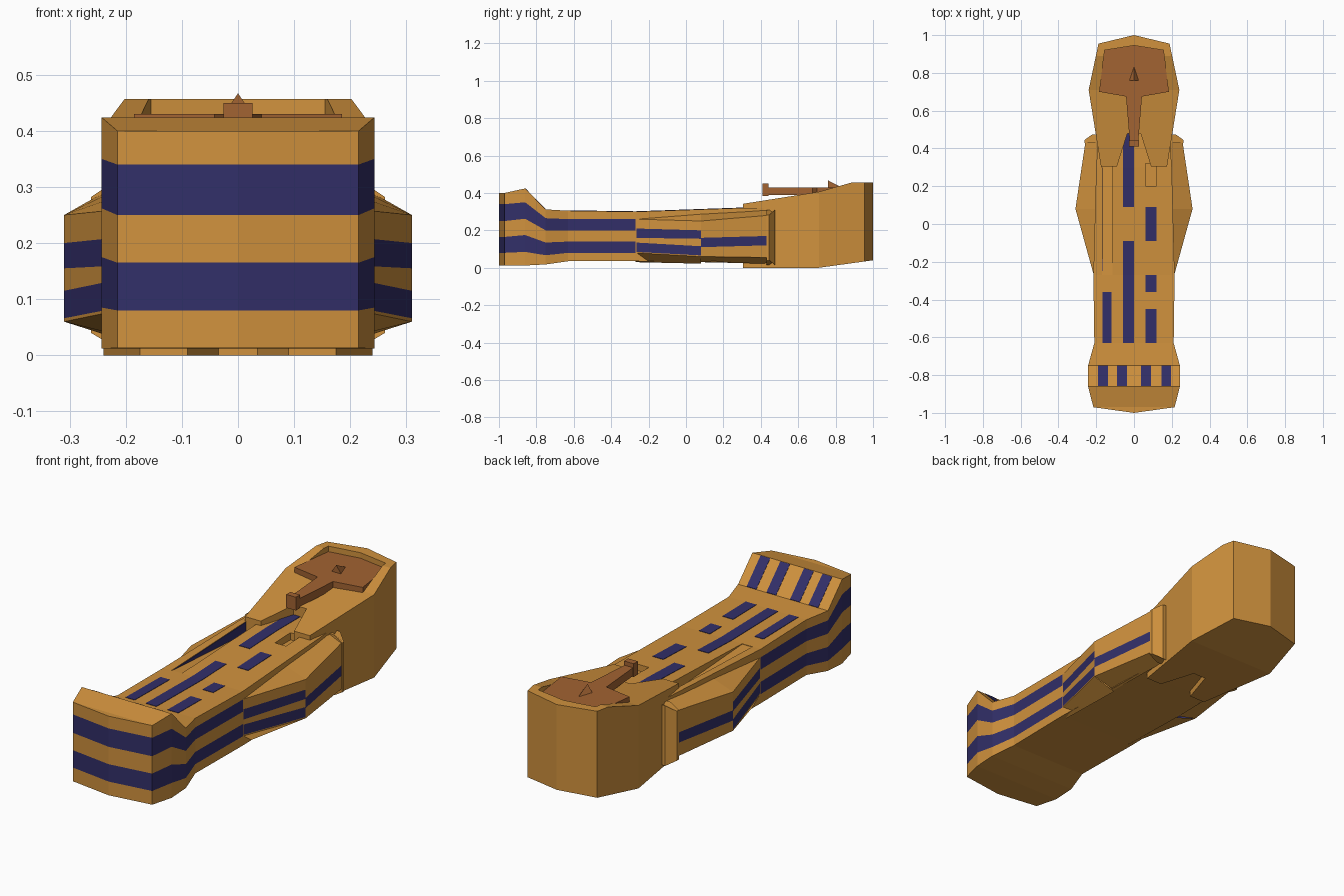
import bpy, bmesh
from mathutils import Vector

cube = bpy.data.objects.get("Cube")
if cube:
    bpy.data.objects.remove(cube, do_unlink=True)


def material(name, rgb):
    m = bpy.data.materials.new(name)
    m.use_nodes = True
    m.diffuse_color = (*rgb, 1)
    m.node_tree.nodes["Principled BSDF"].inputs["Base Color"].default_value = (*rgb, 1)
    return m


GOLD = material("golden_orange", (0.63, 0.285, 0.047))
BLUE = material("navy_blue", (0.032, 0.028, 0.14))
BROWN = material("face_brown", (0.36, 0.125, 0.032))


def finish(name, bm, *mats):
    bmesh.ops.remove_doubles(bm, verts=bm.verts, dist=0.0002)
    bmesh.ops.recalc_face_normals(bm, faces=bm.faces)
    mesh = bpy.data.meshes.new(name)
    bm.to_mesh(mesh)
    bm.free()
    for m in mats:
        mesh.materials.append(m)
    ob = bpy.data.objects.new(name, mesh)
    bpy.context.collection.objects.link(ob)
    return ob


def face(bm, points, mat=0):
    unique = list(dict.fromkeys(points))
    if len(unique) > 2:
        bm.faces.new([bm.verts.new(p) for p in unique]).material_index = mat


def prism(bm, outline, low, high):
    """Vertical prism; low and high give z from (x, y)."""
    bot = [(x, y, low(x, y)) for x, y in outline]
    top = [(x, y, high(x, y)) for x, y in outline]
    face(bm, bot)
    face(bm, top)
    for i in range(len(outline)):
        j = (i + 1) % len(outline)
        face(bm, (bot[i], bot[j], top[j], top[i]))
    bmesh.ops.remove_doubles(bm, verts=bm.verts, dist=0.0002)


def solid(name, outline, low, high, mat):
    bm = bmesh.new()
    prism(bm, outline, lambda x, y: low, lambda x, y: high)
    return finish(name, bm, mat)


def mirrored(half):
    return half + [(-x, y) for x, y in reversed(half) if x > 0]


def rect(x0, x1, y0, y1):
    return [(x0, y0), (x1, y0), (x1, y1), (x0, y1)]


def ramp(knots, y):
    for (ya, za), (yb, zb) in zip(knots, knots[1:]):
        if y <= yb:
            return za + (zb - za) * max(0, y - ya) / (yb - ya)
    return knots[-1][1]


def cut(ob, cutter):
    cutter.hide_render = True
    mod = ob.modifiers.new("cut", "BOOLEAN")
    mod.operation = "DIFFERENCE"
    mod.solver = "EXACT"
    mod.object = cutter
    bpy.context.view_layer.objects.active = ob
    bpy.ops.object.modifier_apply(modifier=mod.name)
    bpy.data.objects.remove(cutter, do_unlink=True)


# Body: columns around the side, each split in bands with two blue stripes
FRONT = (0.013, 0.08, 0.165, 0.25, 0.34, 0.40)
TAIL = (0.03, 0.08, 0.14, 0.2, 0.26, 0.32)
columns = [
    (0, -1.0, FRONT),
    (0.215, -0.97, FRONT),
    (0.243, -0.86, (0.012, 0.085, 0.175, 0.262, 0.35, 0.424)),
    (0.243, -0.75, (0.018, 0.067, 0.135, 0.2, 0.265, 0.312)),
    (0.21, -0.63, (0.035, 0.08, 0.14, 0.2, 0.26, 0.305)),
    (0.215, -0.27, (0.035, 0.08, 0.14, 0.2, 0.26, 0.30)),
    (0.2, 0.3, TAIL),
    (0.18, 0.6, TAIL),
    (0, 0.6, TAIL),
]
top_line = [(y, z[-1]) for x, y, z in columns[2:8]]
bm = bmesh.new()
for s in (1, -1):
    for (xa, ya, za), (xb, yb, zb) in zip(columns, columns[1:]):
        for k in range(5):
            blue = k in (1, 3) and yb < 0
            face(bm, ((s * xa, ya, za[k]), (s * xb, yb, zb[k]),
                      (s * xb, yb, zb[k + 1]), (s * xa, ya, za[k + 1])), int(blue))
        for k in (0, -1):
            face(bm, ((s * xa, ya, za[k]), (s * xb, yb, zb[k]),
                      (0.0, yb, zb[k]), (0.0, ya, za[k])))
body = finish("body", bm, GOLD, BLUE)

# Sloping slot and small notch sunk in the top
bm = bmesh.new()
prism(bm, rect(-0.17, -0.115, -0.27, 0.31),
      lambda x, y: 0.298 - 0.06 * (y + 0.27), lambda x, y: 0.5)
cut(body, finish("slot_cutter", bm, GOLD))
cut(body, solid("notch_cutter", rect(0.06, 0.12, 0.2, 0.32), 0.285, 0.5, GOLD))
bm = bmesh.new()
prism(bm, rect(-0.171, -0.168, -0.25, 0.3),
      lambda x, y: 0.296 - 0.06 * (y + 0.27), lambda x, y: ramp(top_line, y) - 0.002)
finish("slot_wall", bm, BLUE)


# Painted marks lying on the top surface
def mark(name, x0, x1, y0, y1):
    bm = bmesh.new()
    ys = [y0] + [y for y, z in top_line if y0 < y < y1] + [y1]
    for a, b in zip(ys, ys[1:]):
        prism(bm, rect(x0, x1, a, b), lambda x, y: ramp(top_line, y) - 0.003,
              lambda x, y: ramp(top_line, y) + 0.002)
    finish(name, bm, BLUE)


for x in (-0.19, -0.09, 0.038, 0.145):
    mark("foot_stripe", x, x + 0.052, -0.858, -0.75)
mark("centre_mark_front", -0.058, 0, -0.63, -0.09)
mark("centre_mark_back", -0.058, 0, 0.09, 0.5)
mark("right_mark", -0.167, -0.118, -0.63, -0.36)
for a, b in ((-0.63, -0.45), (-0.36, -0.27), (-0.09, 0.09)):
    mark("left_mark", 0.06, 0.118, a, b)

# Bulging arms: two lofted segments each, the front with two bands, the back with one
segments = [
    ((0.213, -0.27, (0.08, 0.085, 0.135, 0.16, 0.21, 0.26)),
     (0.31, 0.08, (0.06, 0.066, 0.115, 0.155, 0.2, 0.25)), 0.3, 0.292),
    ((0.31, 0.08, (0.06, 0.11, 0.16, 0.25)),
     (0.257, 0.435, (0.055, 0.12, 0.17, 0.28)), 0.292, 0.308),
]
for s, side in ((1, "left"), (-1, "right")):
    bm = bmesh.new()
    for (xa, ya, za), (xb, yb, zb), ta, tb in segments:
        ring_a = [(0.19, ya, 0.03)] + [(xa, ya, z) for z in za] + [(0.19, ya, ta)]
        ring_b = [(0.19, yb, 0.022)] + [(xb, yb, z) for z in zb] + [(0.19, yb, tb)]
        for k in range(len(ring_a) - 1):
            quad = (ring_a[k], ring_b[k], ring_b[k + 1], ring_a[k + 1])
            face(bm, [(s * x, y, z) for x, y, z in quad], int(k in (2, 4) and k < len(za)))
    finish(side + "_arm", bm, GOLD, BLUE)
    # Flange that closes the back of the arm
    bm = bmesh.new()
    edge = [(0.15, 0.43), (0.22, 0.43), (0.262, 0.43), (0.262, 0.445), (0.22, 0.475), (0.15, 0.475)]
    prism(bm, [(s * x, y) for x, y in edge],
          lambda x, y: 0.04 if abs(x) > 0.25 else 0.015,
          lambda x, y: 0.282 if abs(x) > 0.25 else 0.31)
    finish(side + "_flange", bm, GOLD)

# Headdress with two lappets, its top rising to a flat rim
head_half = [(0.035, 0.48), (0.09, 0.305), (0.175, 0.305), (0.24, 0.71), (0.188, 0.955), (0, 1.0)]
head_top = [(0.305, 0.342), (0.71, 0.406), (0.89, 0.457), (1.0, 0.457)]
head_base = [(0.305, 0.0), (0.71, 0.0), (1.0, 0.04)]
bm = bmesh.new()
prism(bm, mirrored(head_half), lambda x, y: 0, lambda x, y: 1)
for y in (0.48, 0.71, 0.89):
    bmesh.ops.bisect_plane(bm, geom=bm.verts[:] + bm.edges[:] + bm.faces[:],
                           plane_co=Vector((0, y, 0)), plane_no=Vector((0, 1, 0)))
for v in bm.verts:
    v.co.z = ramp(head_top if v.co.z > 0.5 else head_base, v.co.y)
headdress = finish("headdress", bm, GOLD)

# Face sunk in the headdress, running on into the beard
face_outline = mirrored([(0.022, 0.43), (0.042, 0.675), (0.185, 0.7), (0.155, 0.92), (0, 0.945)])
cut(headdress, solid("face_cutter", face_outline, 0.425, 0.6, GOLD))
solid("face_and_beard", face_outline, 0.39, 0.43, BROWN)
solid("beard_tip", rect(-0.026, 0.026, 0.41, 0.442), 0.385, 0.45, BROWN)

# Nose: ridge falling from the front to a point
bm = bmesh.new()
nose = [(-0.026, 0.76, 0.428), (0.026, 0.76, 0.428), (0.0, 0.835, 0.428), (0.0, 0.76, 0.467)]
for skip in range(4):
    face(bm, nose[:skip] + nose[skip + 1:])
finish("nose", bm, BROWN)
